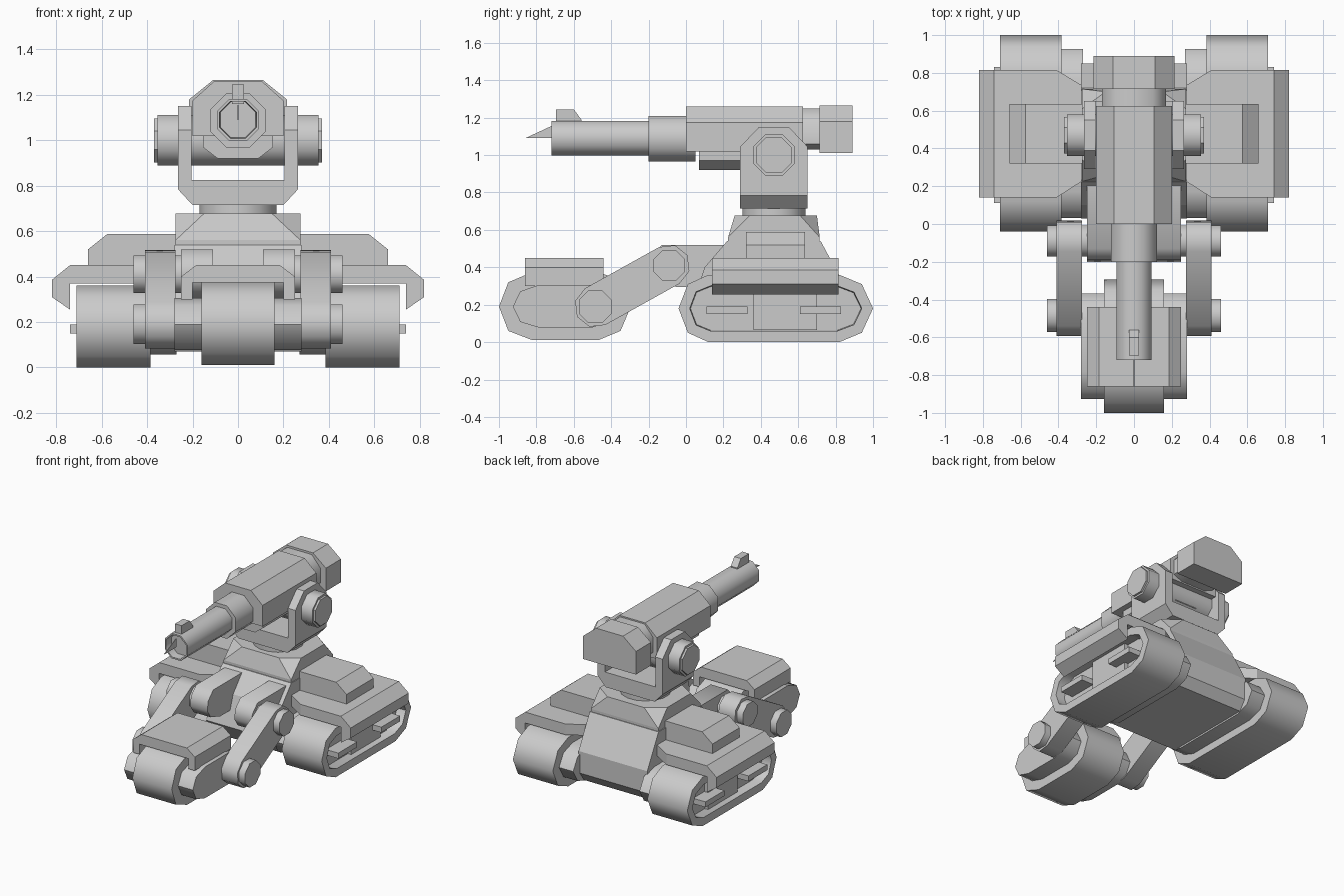
import bpy, bmesh, math
from mathutils import Vector

if "Cube" in bpy.data.objects:
    bpy.data.objects.remove(bpy.data.objects["Cube"])


def finish(bm, name, smooth=0):
    bmesh.ops.recalc_face_normals(bm, faces=bm.faces)
    me = bpy.data.meshes.new(name)
    bm.to_mesh(me)
    bm.free()
    if smooth:
        me.shade_smooth()
        me.set_sharp_from_angle(angle=math.radians(smooth))
    ob = bpy.data.objects.new(name, me)
    bpy.context.collection.objects.link(ob)
    return ob


def prism(name, prof, axis, a, b, smooth=0, recess=0, rim=0.06, side=1):
    """Extrude a 2D profile along an axis; optionally recess the far cap."""
    put = {'X': lambda p, t: (t * side, p[0], p[1]),
           'Y': lambda p, t: (p[0] * side, t, p[1]),
           'Z': lambda p, t: (p[0] * side, p[1], t)}[axis]
    bm = bmesh.new()
    lo = [bm.verts.new(put(p, a)) for p in prof]
    hi = [bm.verts.new(put(p, b)) for p in prof]
    n = len(prof)
    bm.faces.new(lo)
    cap = bm.faces.new(hi)
    for i in range(n):
        bm.faces.new((lo[i], lo[(i + 1) % n], hi[(i + 1) % n], hi[i]))
    bmesh.ops.recalc_face_normals(bm, faces=bm.faces)
    if recess:
        bmesh.ops.inset_region(bm, faces=[cap], thickness=rim)
        bmesh.ops.inset_region(bm, faces=[cap], thickness=0.004)
        shift = Vector(put((0, 0), -recess if b > a else recess))
        bmesh.ops.translate(bm, verts=cap.verts[:], vec=shift)
    return finish(bm, name, smooth)


def pair(name, *args, **kw):
    for side, tag in ((1, "right"), (-1, "left")):
        prism(f"{name}_{tag}", *args, side=side, **kw)


def hull(name, pts):
    bm = bmesh.new()
    for p in pts:
        bm.verts.new(p)
    bmesh.ops.convex_hull(bm, input=bm.verts)
    bmesh.ops.dissolve_limit(bm, angle_limit=0.02, verts=bm.verts, edges=bm.edges)
    return finish(bm, name)


def ngon(cx, cz, r, n=8, turn=0.5):
    return [(cx + r * math.cos(2 * math.pi * (i + turn) / n),
             cz + r * math.sin(2 * math.pi * (i + turn) / n)) for i in range(n)]


def sym(half):
    """Close a half profile by mirroring it over x = 0."""
    return half + [(-x, z) for x, z in reversed(half)]


def box(y0, y1, z0, z1):
    return [(y0, z0), (y1, z0), (y1, z1), (y0, z1)]


# Rear tracks: outer belt with recessed face, inner drum
belt = [(-.04, .18), (.01, .05), (.12, 0), (.82, 0), (.94, .05), (1, .18),
        (.94, .31), (.82, .36), (.12, .36), (.01, .31)]
drum = [(.48 + (y - .48) * .86, .18 + (z - .18) * .68) for y, z in belt]
pair("rear_track", belt, 'X', .385, .71, smooth=50, recess=.07)
pair("track_drum", drum, 'X', .27, .40, smooth=50)
pair("track_center_plate", box(.36, .70, .065, .30), 'X', .60, .67)
for label, y in (("front", .22), ("rear", .72)):
    pair(f"track_spoke_{label}", box(y - .11, y + .11, .15, .19), 'X', .60, .74)

# Hull between the tracks, with sloped rear
prism("hull", [(.03, .19), (.11, .07), (.80, .07), (.85, .14), (.85, .30), (.72, .54),
               (.22, .54), (.10, .40)], 'X', -.28, .28)

# Fenders: deck, folded outer skirt, raised box
pair("fender_deck", [(.25, .23), (.27, .23), (.41, .14), (.74, .14), (.74, .815),
                     (.41, .815), (.27, .73), (.25, .73)], 'Z', .37, .45)
pair("fender_skirt", [(.73, .45), (.74, .45), (.82, .385), (.82, .31), (.74, .255),
                      (.74, .37), (.73, .37)], 'Y', .14, .815)
pair("fender_box", [(.25, .44), (.66, .44), (.66, .52), (.575, .588), (.25, .588)],
     'Y', .32, .635)

# Turret base with clipped top corners, plus swivel ring
base = [(x, y, .44) for x in (-.275, .275) for y in (.225, .715)]
base += [(x, y, .56) for x in (-.275, .275) for y in (.225, .715)]
for s in (-1, 1):
    base += [(s * .15, .26, .677), (s * .275, .34, .677),
             (s * .275, .61, .677), (s * .15, .70, .677)]
hull("turret_base", base)
prism("swivel_ring", ngon(0, .47, .172, 16), 'Z', .66, .73, smooth=40)

# Yoke holding the gun
prism("yoke_floor", sym([(.20, .715), (.265, .785), (.265, .825)]), 'Y', .29, .65)
pair("yoke_arm", [(.29, .80), (.65, .80), (.65, 1.045), (.55, 1.15), (.39, 1.15),
                  (.29, 1.045)], 'X', .205, .265)
prism("gun_axle", ngon(.47, 1.0, .12), 'X', -.355, .355, smooth=50)
pair("axle_cap", ngon(.47, 1.0, .105), 'X', .35, .37)

# Gun housing, breech and underside block
prism("gun_housing", sym([(.20, 1.02), (.20, 1.175), (.105, 1.26)]), 'Y', .0, .625)
prism("breech_neck", sym([(.10, 1.03), (.17, 1.06), (.17, 1.17), (.10, 1.25)]),
      'Y', .60, .73, smooth=50)
prism("breech_block", sym([(.215, 1.01), (.215, 1.18), (.11, 1.265)]), 'Y', .715, .89)
prism("gun_underblock", sym([(.09, .92), (.155, .97), (.155, 1.03)]), 'Y', .07, .55)

# Barrel, muzzle blade and sight
prism("barrel_sleeve", ngon(0, 1.087, .131), 'Y', .05, -.20, smooth=50)
prism("barrel", ngon(0, 1.09, .10), 'Y', -.1, -.72, smooth=50, recess=.06, rim=.012)
prism("muzzle_blade", [(-.72, 1.155), (-.86, 1.09), (-.72, 1.09)], 'X', -.002, .002)
prism("sight", [(-.695, 1.16), (-.56, 1.16), (-.56, 1.19), (-.60, 1.245), (-.695, 1.245)],
      'X', -.027, .027)

# Suspension: brackets, pins and linking levers
top, low = Vector((-.09, .41)), Vector((-.485, .19))
pair("bracket", [(.28, .52), (-.13, .52), (-.19, .46), (-.20, .39), (-.16, .33), (-.05, .295),
                 (.28, .295)], 'X', .11, .25, smooth=50)
pair("upper_pin", ngon(*top, .09), 'X', .20, .46, smooth=50)
pair("lower_pin", ngon(*low, .095), 'X', .20, .46, smooth=50)
ang = math.atan2(top.y - low.y, top.x - low.x)
lever = []
for c, start in ((top, -90), (low, 90)):
    for k in range(5):
        t = ang + math.radians(start + 45 * k)
        lever.append((c.x + .112 * math.cos(t), c.y + .112 * math.sin(t)))
pair("lever", lever, 'X', .275, .41, smooth=50)

# Front track: belt, side cheeks and cover
front = [(-1, .19), (-.95, .06), (-.82, .01), (-.47, .01), (-.35, .06), (-.295, .19),
         (-.35, .33), (-.47, .375), (-.82, .375), (-.95, .32)]
cheek = [(-.645 + (y + .645) * .79, .19 + (z - .19) * .63) for y, z in front]
prism("front_track", front, 'X', -.16, .16, smooth=50)
prism("front_track_cheeks", cheek, 'X', -.28, .28, smooth=50)
prism("front_cover", sym([(.20, .375), (.20, .30), (.25, .30), (.25, .40), (.185, .45)]),
      'Y', -.86, -.44)
